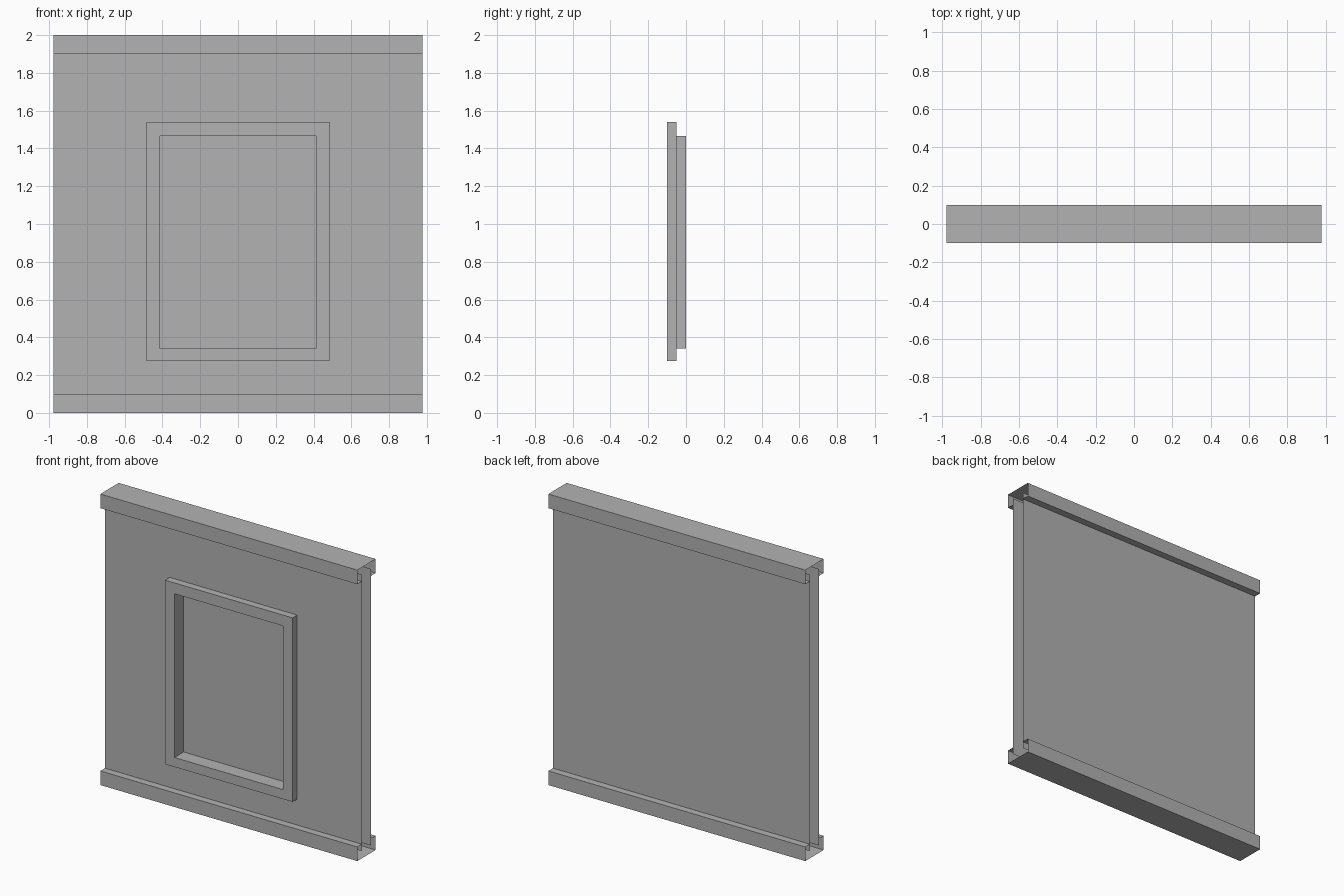
import bpy
import bmesh

cube = bpy.data.objects.get("Cube")
if cube:
    bpy.data.objects.remove(cube, do_unlink=True)

# Single flat grey
grey = bpy.data.materials.new("plain_grey")
grey.use_nodes = True
colour = (0.448, 0.448, 0.448, 1)
grey.diffuse_color = colour
grey.node_tree.nodes["Principled BSDF"].inputs["Base Color"].default_value = colour

HALF_W = 0.977
HEIGHT = 2.0
RAIL_Y, RAIL_H = 0.1, 0.097
WALL_Y, WALL_INSET = 0.05, 0.05


def finish(name, bm):
    mesh = bpy.data.meshes.new(name)
    bm.to_mesh(mesh)
    bm.free()
    mesh.materials.append(grey)
    obj = bpy.data.objects.new(name, mesh)
    bpy.context.collection.objects.link(obj)


def extrude_profile(name, points):
    """Sweep an open (y, z) profile across the width, leaving the ends open."""
    bm = bmesh.new()
    left = [bm.verts.new((-HALF_W, y, z)) for y, z in points]
    right = [bm.verts.new((HALF_W, y, z)) for y, z in points]
    for i in range(len(points) - 1):
        bm.faces.new((left[i], right[i], right[i + 1], left[i + 1]))
    finish(name, bm)


def loft_rectangles(name, rects, cap=False):
    """Join rectangles given as (half width, bottom, top, y)."""
    bm = bmesh.new()
    rings = [[bm.verts.new((x, y, z)) for x, z in
              ((-w, low), (w, low), (w, high), (-w, high))]
             for w, low, high, y in rects]
    for a, b in zip(rings, rings[1:]):
        for i in range(4):
            j = (i + 1) % 4
            bm.faces.new((a[i], a[j], b[j], b[i]))
    if cap:
        bm.faces.new(rings[-1])
    finish(name, bm)


# Hollow top and bottom rails with lips meeting the wall
lip = HEIGHT - RAIL_H
rail = [(-WALL_Y, lip), (-RAIL_Y, lip), (-RAIL_Y, HEIGHT),
        (RAIL_Y, HEIGHT), (RAIL_Y, lip), (WALL_Y, lip)]
extrude_profile("top_rail", rail)
extrude_profile("bottom_rail", [(-y, HEIGHT - z) for y, z in rail])

# Wall skins, tucked into the rails
wall_top = HEIGHT - WALL_INSET
extrude_profile("back_wall", [(WALL_Y, wall_top), (WALL_Y, WALL_INSET)])
outer = (0.485, 0.275, 1.54)
inner = (0.413, 0.34, 1.465)
loft_rectangles("front_wall", [(HALF_W, WALL_INSET, wall_top, -WALL_Y),
                               (*outer, -WALL_Y)])

# Raised window frame with a recessed pane
loft_rectangles("window_frame", [(*outer, -WALL_Y), (*outer, -RAIL_Y),
                                 (*inner, -RAIL_Y), (*inner, 0)], cap=True)
